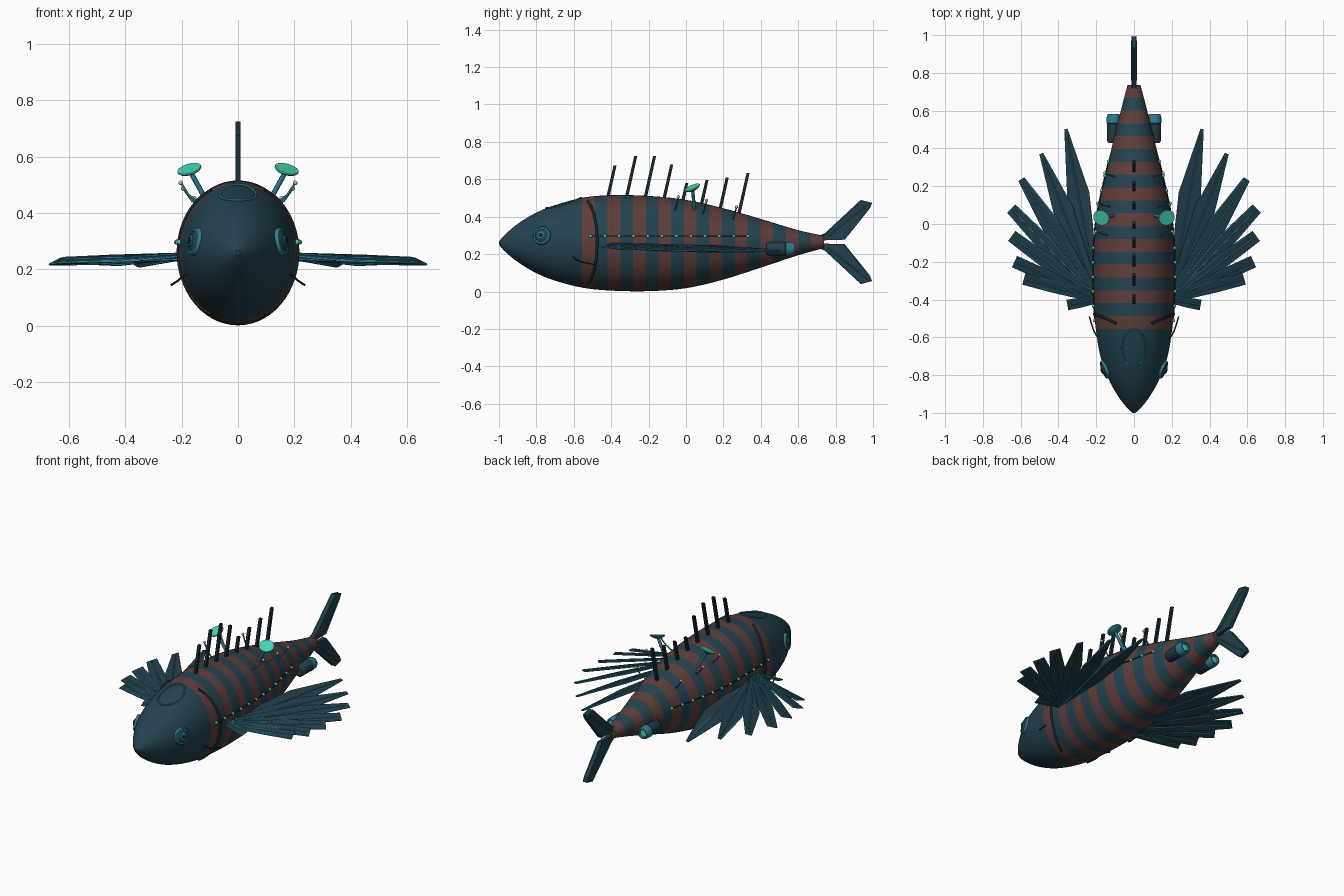
import bpy, bmesh, math
from mathutils import Vector

if "Cube" in bpy.data.objects:
    bpy.data.objects.remove(bpy.data.objects["Cube"])


def srgb(r, g, b):
    return tuple(((v / 255 + 0.055) / 1.055) ** 2.4 for v in (r, g, b)) + (1,)


def material(name, *rgb):
    m = bpy.data.materials.new(name)
    m.diffuse_color = srgb(*rgb)
    m.use_nodes = True
    m.node_tree.nodes["Principled BSDF"].inputs["Base Color"].default_value = m.diffuse_color
    return m


TEAL = material("deep_teal", 36, 66, 80)
RUST = material("rust_brown", 94, 62, 58)
FIN = material("fin_teal", 35, 62, 75)
RIM = material("bright_teal", 46, 122, 143)
MINT = material("mint_glow", 72, 212, 184)
DARK = material("near_black", 24, 38, 46)
CREAM = material("cream", 205, 195, 175)

# Hull stations: y, half width, top z, bottom z
ST = [(-1, .008, .268, .25), (-.97, .04, .302, .216), (-.9, .092, .362, .158), (-.8, .145, .422, .098),
      (-.7, .178, .462, .058), (-.55, .203, .502, .02), (-.4, .213, .515, .005), (-.2, .216, .511, .002),
      (0, .205, .49, .018), (.2, .167, .445, .064), (.4, .119, .388, .128), (.6, .07, .328, .194), (.737, .034, .298, .232)]


def section(y):
    """Smooth interpolation of the hull stations."""
    i = max(0, min(len(ST) - 2, sum(y >= s[0] for s in ST) - 1))
    a, b = ST[i], ST[i + 1]
    p, n = ST[max(i - 1, 0)], ST[min(i + 2, len(ST) - 1)]
    d = b[0] - a[0]
    t = (y - a[0]) / d
    out = []
    for k in (1, 2, 3):
        m0 = (b[k] - p[k]) / (b[0] - p[0]) * d
        m1 = (n[k] - a[k]) / (n[0] - a[0]) * d
        out.append((2*t**3 - 3*t*t + 1) * a[k] + (t**3 - 2*t*t + t) * m0 + (3*t*t - 2*t**3) * b[k] + (t**3 - t*t) * m1)
    return out


def hull_point(y, ang, side=1, lift=0.0):
    w, top, bot = section(y)
    return Vector((side * (w + lift) * math.cos(ang), y, (top + bot) / 2 + ((top - bot) / 2 + lift) * math.sin(ang)))


def finish(name, bm, mats, smooth=True):
    bmesh.ops.recalc_face_normals(bm, faces=bm.faces)
    me = bpy.data.meshes.new(name)
    bm.to_mesh(me)
    bm.free()
    ob = bpy.data.objects.new(name, me)
    bpy.context.collection.objects.link(ob)
    for m in mats:
        me.materials.append(m)
    if smooth:
        bpy.ops.object.select_all(action='DESELECT')
        ob.select_set(True)
        bpy.context.view_layer.objects.active = ob
        bpy.ops.object.shade_smooth_by_angle(angle=math.radians(35))
    return ob


def tubes(name, paths, r, mat, cyclic=False):
    cu = bpy.data.curves.new(name, 'CURVE')
    cu.dimensions = '3D'
    cu.bevel_depth = r
    cu.bevel_resolution = 2
    cu.use_fill_caps = True
    for path in paths:
        sp = cu.splines.new('POLY')
        sp.points.add(len(path) - 1)
        for q, co in zip(sp.points, path):
            q.co = (*co, 1)
        sp.use_cyclic_u = cyclic
    cu.materials.append(mat)
    ob = bpy.data.objects.new(name, cu)
    bpy.context.collection.objects.link(ob)
    bpy.ops.object.select_all(action='DESELECT')
    ob.select_set(True)
    bpy.context.view_layer.objects.active = ob
    bpy.ops.object.convert(target='MESH')


def lathe(name, origin, axis, profile, mat, n=24):
    """Revolve (distance along axis, radius) pairs around an axis."""
    q = Vector(axis).to_track_quat('Z', 'Y')
    bm = bmesh.new()
    rings = [[bm.verts.new(Vector(origin) + q @ Vector((r * math.cos(2*math.pi*k/n), r * math.sin(2*math.pi*k/n), d)))
              for k in range(n)] for d, r in profile]
    for a, b in zip(rings, rings[1:]):
        for k in range(n):
            bm.faces.new((a[k], a[(k+1) % n], b[(k+1) % n], b[k]))
    bm.faces.new(rings[0])
    bm.faces.new(rings[-1])
    return finish(name, bm, [mat])


def balls(name, centres, r, mat):
    bm = bmesh.new()
    for c in centres:
        v = bmesh.ops.create_uvsphere(bm, u_segments=12, v_segments=8, radius=r)['verts']
        bmesh.ops.translate(bm, verts=v, vec=c)
    finish(name, bm, [mat])


def add_plate(bm, pts, off):
    off = Vector(off)
    a = [bm.verts.new(Vector(p) + off) for p in pts]
    b = [bm.verts.new(Vector(p) - off) for p in pts]
    bm.faces.new(a)
    bm.faces.new(b[::-1])
    for i in range(len(a)):
        j = (i + 1) % len(a)
        bm.faces.new((a[i], b[i], b[j], a[j]))


# Hull: smooth head, striped body behind it
START, BAND = -.555, .068
ys = [-1, -.99, -.975, -.95, -.92] + [-.88 + .04 * i for i in range(8)] + [START + BAND / 2 * i for i in range(39)]
bm = bmesh.new()
N = 56
rings = [[bm.verts.new(hull_point(y, 2 * math.pi * k / N)) for k in range(N)] for y in ys]
for i in range(len(ys) - 1):
    mid = (ys[i] + ys[i + 1]) / 2
    for k in range(N):
        f = bm.faces.new((rings[i][k], rings[i][(k+1) % N], rings[i+1][(k+1) % N], rings[i+1][k]))
        f.material_index = int(mid > START and int((mid - START) / BAND) % 2 == 0)
bm.faces.new(rings[0])
bm.faces.new(rings[-1]).material_index = 1
finish("hull", bm, [TEAL, RUST])

# Oval hatch outline on the head
hatch = []
for k in range(40):
    a = 2 * math.pi * k / 40
    y = -.655 + .095 * math.sin(a)
    hatch.append(hull_point(y, math.acos(.063 * math.cos(a) / section(y)[0]), 1, .002))
tubes("hatch_ring", [hatch], .004, RIM, True)

# Dorsal spines, leaning back
bm = bmesh.new()
for i, tip in enumerate((.675, .725, .725, .68, .58, .595, .61, .635)):
    y = -.42 + .1 * i
    base = section(y)[1] - .02
    dy = (tip - base) * .22
    add_plate(bm, [(0, y - .009, base), (0, y + .009, base), (0, y + dy + .009, tip), (0, y + dy - .007, tip)], (.008, 0, 0))
finish("dorsal_spines", bm, [DARK], False)

# Tail lobes with bright edges
bm = bmesh.new()
edges = []
for s in (-1, 1):
    lobe = [(0, y, .265 + s * z) for y, z in ((.71, .008), (.71, .03), (.745, .045), (.935, .222), (.993, .208), (.98, .18), (.845, .012))]
    add_plate(bm, lobe, (.011, 0, 0))
    for x in (-.011, .011):
        edges.append([Vector(p) + Vector((x, 0, 0)) for p in lobe])
    edges.append([(.012, .76, .265 + s * .03), (.012, .97, .265 + s * .2)])
    edges.append([(-.012, .76, .265 + s * .03), (-.012, .97, .265 + s * .2)])
finish("tail_fin", bm, [FIN], False)
tubes("tail_fin_edges", edges, .003, RIM)

# Fin blades: tip x, tip y, tip width
BLADES = [(.36, .50, .012), (.49, .37, .016), (.595, .235, .032), (.648, .08, .055), (.645, -.065, .06),
          (.63, -.20, .06), (.58, -.29, .06), (.49, -.31, .058), (.35, -.428, .05)]

for s, side in ((-1, "left"), (1, "right")):
    # Fan fin made of overlapping tilted blades
    bm = bmesh.new()
    rims = []
    for i, (tx, ty, tw) in enumerate(BLADES):
        root = Vector((.19, -.4, 0))
        v = Vector((tx, ty, 0)) - root
        L = v.length
        v.normalize()
        n = Vector((-v.y, v.x, 0))
        wide = max(.62 * L * .195, tw * .9)

        def at(r, w):
            p = root + v * r + n * w
            z = .246 - .03 * r + w * .3 + (i % 3 - 1) * .006 * (1 - r / L)
            return Vector((s * p.x, p.y, z))
        shape = [at(0, -.014), at(.62 * L, -wide / 2), at(L, -tw / 2), at(L, tw / 2), at(.62 * L, wide / 2), at(0, .014)]
        add_plate(bm, shape, (0, 0, .004))
        rims.append(shape + shape[:1])
        for dz in (-.004, .004):
            rims.append([at(0, 0) + Vector((0, 0, dz)), at(L * .97, 0) + Vector((0, 0, dz))])
    finish(side + "_fin_blades", bm, [FIN], False)
    tubes(side + "_fin_edges", rims, .0042, RIM)

    # Eye: socket ring, lens, inner ring and pupil
    a = .22
    p = hull_point(-.77, a, s)
    nrm = (hull_point(-.76, a, s) - hull_point(-.78, a, s)).cross(hull_point(-.77, a + .05, s) - hull_point(-.77, a - .05, s))
    if nrm.x * s < 0:
        nrm.negate()
    nrm.normalize()
    lathe(side + "_eye_socket", p, nrm, [(-.02, .05), (.004, .05), (.01, .046), (.01, .038), (.004, .036)], RIM, 32)
    lathe(side + "_eye_lens", p, nrm, [(-.01, .04), (.006, .04), (.014, .028), (.017, .015)], FIN, 32)
    lathe(side + "_eye_iris", p, nrm, [(.01, .02), (.018, .02), (.02, .017)], RIM)
    lathe(side + "_eye_pupil", p, nrm, [(.016, .012), (.022, .012), (.024, .006)], DARK)

    # Gill arc and barbel
    gill = [hull_point(-.475 - .05 * (abs(t) / 1.1) ** 2, t, s, .002) for t in [-1.1 + .1 * k for k in range(23)]]
    tubes(side + "_gill", [gill], .007, DARK)
    tubes(side + "_barbel", [[(s * .18, -.605, .185), (s * .2, -.59, .172), (s * .213, -.565, .16),
                              (s * .225, -.53, .152), (s * .236, -.49, .145)]], .004, DARK)

    # Row of side lights on a thin rail
    row = [-.51 + .0765 * k for k in range(12)]
    lights = [hull_point(y, math.asin((.296 - sum(section(y)[1:]) / 2) / ((section(y)[1] - section(y)[2]) / 2)), s, .004) for y in row]
    balls(side + "_side_lights", lights, .009, MINT)
    tubes(side + "_light_rail", [lights], .003, DARK)

    # Thruster pod with nozzle ring and glow
    c = (s * .108, .43, .228)
    lathe(side + "_thruster", c, (0, 1, 0), [(0, .028), (.012, .036), (.1, .036), (.105, .03)], FIN)
    lathe(side + "_thruster_nozzle", c, (0, 1, 0), [(.1, .03), (.105, .038), (.14, .036), (.152, .031), (.152, .024), (.135, .022)], RIM)
    lathe(side + "_thruster_glow", c, (0, 1, 0), [(.13, .021), (.142, .021)], MINT)

    # Dish on a stalk
    d = Vector((s * .172, .035, .552))
    tubes(side + "_dish_stalk", [[(s * .11, .045, .44), d]], .009, RIM)
    up = Vector((s * .25, -.38, .88)).normalized()
    lathe(side + "_dish_back", d, up, [(-.014, .014), (-.004, .038), (.002, .044)], RIM)
    lathe(side + "_dish", d, up, [(.002, .044), (.007, .043)], MINT)

    # Slim antennae with pale tips
    tips = [Vector(t) for t in ((s * .203, -.04, .507), (s * .194, .11, .487), (s * .155, .27, .452))]
    stems = []
    for t in tips:
        base = hull_point(t.y - .02, .85, s, -.005)
        stems.append([base, base.lerp(t, .5) + Vector((s * .006, 0, -.006)), t])
    tubes(side + "_antennae", stems, .004, RIM)
    balls(side + "_antenna_tips", tips, .008, CREAM)
